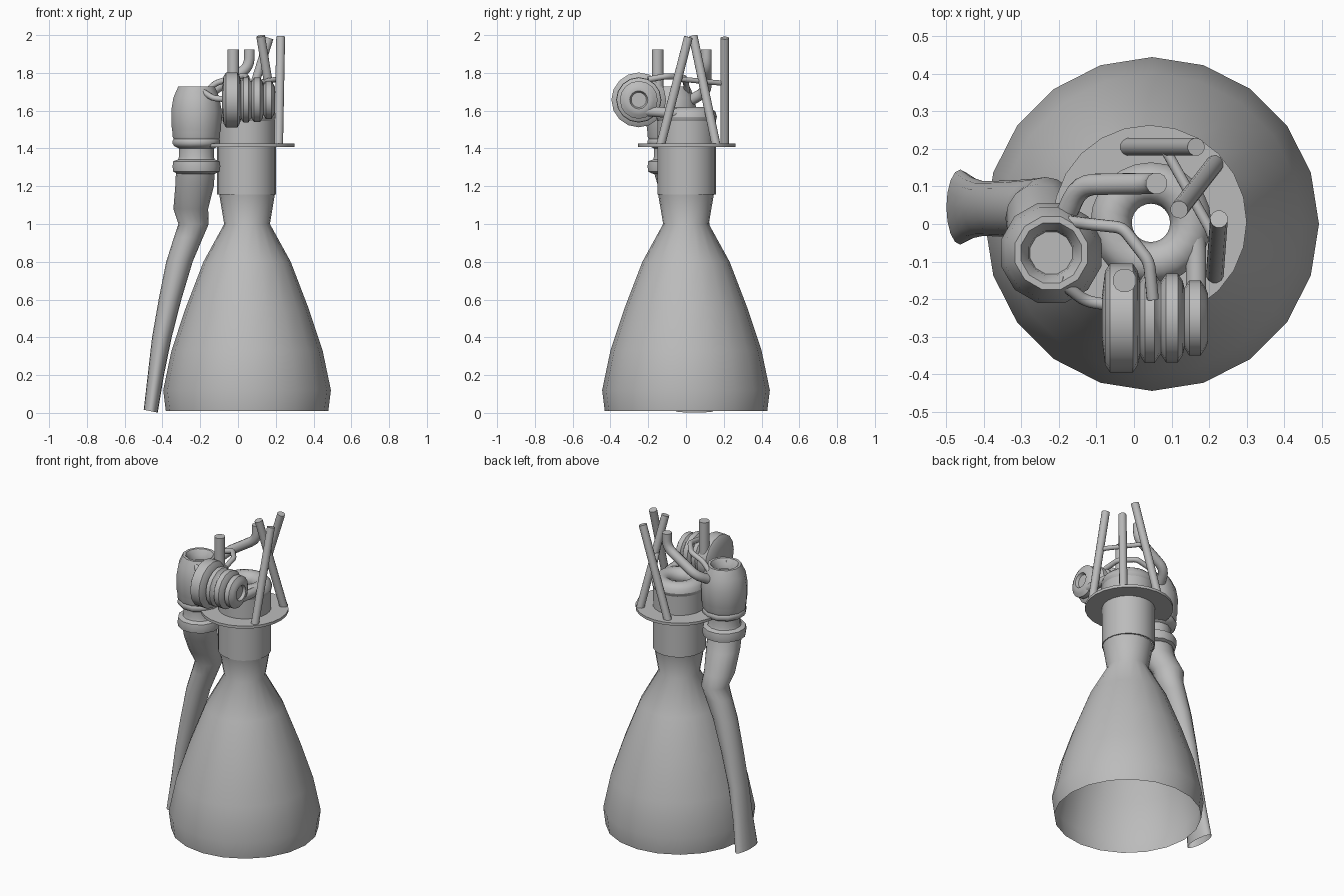
import bpy, bmesh, math
from mathutils import Vector, Matrix

cube = bpy.data.objects.get("Cube")
if cube:
    bpy.data.objects.remove(cube, do_unlink=True)

grey = bpy.data.materials.new("engine_grey")
grey.use_nodes = True
colour = (0.5, 0.5, 0.5, 1)
grey.diffuse_color = colour
grey.node_tree.nodes["Principled BSDF"].inputs["Base Color"].default_value = colour

CX = 0.045  # engine axis


def finish(name, bm, angle=35):
    bmesh.ops.recalc_face_normals(bm, faces=bm.faces[:])
    mesh = bpy.data.meshes.new(name)
    bm.to_mesh(mesh)
    bm.free()
    mesh.materials.append(grey)
    ob = bpy.data.objects.new(name, mesh)
    bpy.context.scene.collection.objects.link(ob)
    bpy.ops.object.select_all(action='DESELECT')
    ob.select_set(True)
    bpy.context.view_layer.objects.active = ob
    bpy.ops.object.shade_smooth_by_angle(angle=math.radians(angle))
    return ob


def skin(name, rings, caps=(True, True), angle=35):
    """Bridge a list of equally sized point rings."""
    bm = bmesh.new()
    loops = [[bm.verts.new(p) for p in ring] for ring in rings]
    n = len(loops[0])
    for a, b in zip(loops, loops[1:]):
        for i in range(n):
            j = (i + 1) % n
            bm.faces.new((a[i], a[j], b[j], b[i]))
    for use, loop in zip(caps, (loops[0], loops[-1])):
        if use:
            bm.faces.new(loop)
    return finish(name, bm, angle)


def oval(centre, rx, ry, sides, phase=0):
    x, y, z = centre
    turns = [2 * math.pi * (i + phase) / sides for i in range(sides)]
    return [Vector((x + rx * math.cos(t), y + ry * math.sin(t), z)) for t in turns]


def lathe(name, profile, centre, sides, axis='Z', caps=(True, True), phase=0, angle=35):
    """Revolve (radius, distance) pairs about the z or x axis."""
    turn = Matrix.Rotation(math.pi / 2, 3, 'Y') if axis == 'X' else Matrix.Identity(3)
    rings = [[turn @ p + Vector(centre) for p in oval((0, 0, d), r, r, sides, phase)]
             for r, d in profile]
    return skin(name, rings, caps, angle)


def pipe(name, path, radius, sides=12, bend=0):
    """Sweep a circle along a path, rounding inner corners by the bend length."""
    pts = [Vector(p) for p in path]
    route = [pts[0]]
    for a, b, c in zip(pts, pts[1:], pts[2:]):
        if bend:
            start = b + (a - b).normalized() * bend
            end = b + (c - b).normalized() * bend
            for i in range(5):
                t = i / 4
                route.append(start * (1 - t) ** 2 + b * 2 * t * (1 - t) + end * t * t)
        else:
            route.append(b)
    route.append(pts[-1])
    rings, side, last = [], None, len(route) - 1
    for i, p in enumerate(route):
        d = (route[min(i + 1, last)] - route[max(i - 1, 0)]).normalized()
        side = d.orthogonal() if side is None else side - d * side.dot(d)
        side.normalize()
        up = d.cross(side)
        rings.append([p + radius * (side * q.x + up * q.y)
                      for q in oval((0, 0, 0), 1, 1, sides)])
    return skin(name, rings)


# Nozzle bell, open at both ends
lathe("nozzle_bell", [(0.43, 0.01), (0.444, 0.12), (0.4, 0.33), (0.327, 0.55),
                      (0.231, 0.8), (0.121, 1.0), (0.147, 1.155)],
      (CX + 0.003, 0, 0), 20, caps=(False, False), angle=50)

# Combustion chamber with a ring manifold on top
lathe("combustion_chamber", [(0.146, 1.155), (0.155, 1.155), (0.155, 1.57)],
      (CX, 0.003, 0), 24, caps=(False, False))
ring = [2 * math.pi * i / 12 for i in range(13)]
lathe("ring_manifold", [(0.106 + 0.055 * math.cos(t), 1.567 + 0.052 * math.sin(t)) for t in ring],
      (CX, 0.003, 0), 24, caps=(False, False), angle=60)

# Mounting flange
lathe("mounting_flange", [(0.15, 1.408), (0.258, 1.408), (0.258, 1.425), (0.15, 1.425),
                          (0.15, 1.408)], (CX - 0.003, 0.005, 0), 24, caps=(False, False))

# Thrust struts and their cross brace
struts = {"rear_strut": ((-0.015, 0.205, 1.415), (0.165, 0.205, 1.985)),
          "side_strut": ((0.215, -0.135, 1.415), (0.226, 0.013, 1.99)),
          "middle_strut": ((0.215, 0.16, 1.415), (0.12, 0.038, 1.995))}
for name, ends in struts.items():
    pipe(name, ends, 0.024)
pipe("cross_brace", [(0.085, 0.195, 1.745), (0.2, -0.01, 1.765), (0.215, -0.05, 1.765)], 0.014)

# Horizontal turbopump: stacked bevelled discs and a recessed end
rotor = [(0.06, -0.085)]
for r, x0, x1 in ((0.145, -0.077, 0.01), (0.12, 0.016, 0.068),
                  (0.118, 0.072, 0.13), (0.1, 0.134, 0.19)):
    b = 0.013
    rotor += [(r - 0.02, x0), (r, x0 + b), (r, x1 - b), (r - 0.02, x1)]
rotor += [(0.065, 0.197), (0.048, 0.197), (0.04, 0.18)]
lathe("horizontal_turbopump", rotor, (0, -0.25, 1.657), 16, axis='X')

# Upright turbopump with a dished inlet and ribbed waist
lathe("upright_turbopump",
      [(0.1, 1.265), (0.127, 1.277), (0.131, 1.305), (0.127, 1.332), (0.1, 1.342),
       (0.096, 1.355), (0.096, 1.4), (0.122, 1.412), (0.13, 1.425), (0.13, 1.442),
       (0.125, 1.45), (0.13, 1.46), (0.13, 1.485), (0.135, 1.5), (0.138, 1.6),
       (0.126, 1.67), (0.1, 1.727), (0.083, 1.727), (0.062, 1.695), (0.058, 1.67)],
      (-0.22, -0.077, 0), 12, phase=0.5)

# Turbine exhaust duct, flattening towards its outlet
duct = [(-0.225, -0.075, 1.29, 0.103, 0.1), (-0.23, -0.05, 1.2, 0.102, 0.098),
        (-0.25, 0.015, 1.08, 0.092, 0.092), (-0.235, 0.04, 1.0, 0.08, 0.085),
        (-0.262, 0.042, 0.93, 0.077, 0.079), (-0.31, 0.041, 0.8, 0.07, 0.076),
        (-0.36, 0.041, 0.6, 0.06, 0.074), (-0.403, 0.041, 0.4, 0.052, 0.073),
        (-0.435, 0.043, 0.2, 0.043, 0.082), (-0.462, 0.045, 0.009, 0.037, 0.1)]
rings = [oval((x, y, z), rx, ry, 16) for x, y, z, rx, ry in duct]
for p in rings[-1]:
    p.z -= 0.2 * (p.x + 0.462)
skin("exhaust_duct", rings, caps=(True, False), angle=50)

# Feed pipes
pipe("front_inlet_pipe", [(-0.025, -0.15, 1.68), (-0.025, -0.15, 1.925)], 0.032)
pipe("rear_inlet_pipe", [(0.06, 0.108, 1.925), (0.06, 0.108, 1.83), (-0.145, 0.105, 1.7),
                         (-0.2, -0.02, 1.63)], 0.029, bend=0.05)
pipe("manifold_feed_pipe", [(0.14, 0.06, 1.585), (0.165, -0.05, 1.585),
                            (0.165, -0.23, 1.6)], 0.028, bend=0.04)

# Thin lines between the pumps
pipe("upper_line", [(-0.2, 0.01, 1.67), (-0.12, 0.0, 1.745), (-0.03, -0.01, 1.775),
                    (0.04, -0.1, 1.783), (0.05, -0.2, 1.765)], 0.016, bend=0.02)
pipe("lower_line", [(-0.2, -0.15, 1.71), (-0.13, -0.205, 1.665), (-0.04, -0.22, 1.66)],
     0.016, bend=0.025)
